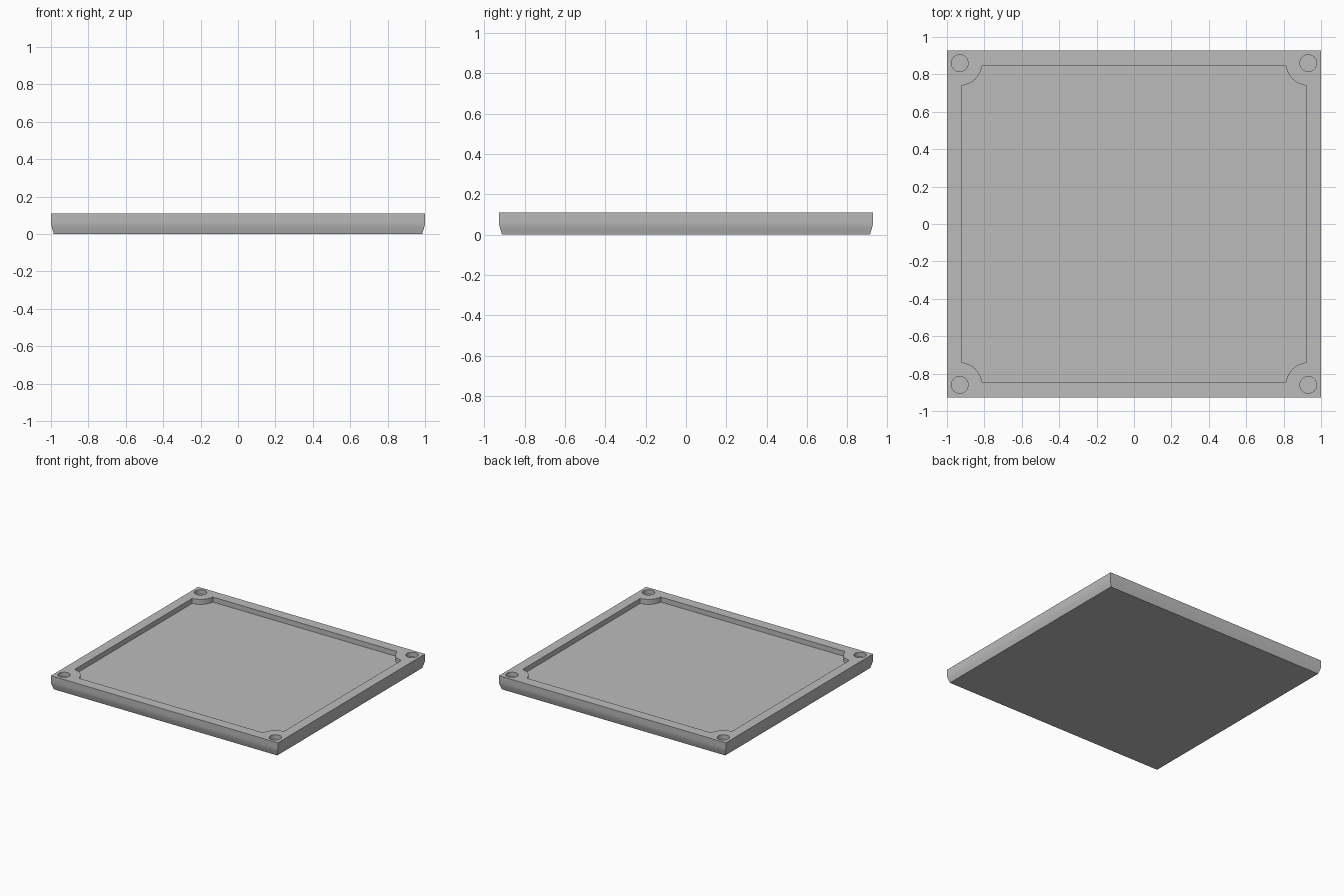
import bpy, bmesh
from math import pi, asin, sin, cos

default = bpy.data.objects.get("Cube")
if default:
    bpy.data.objects.remove(default, do_unlink=True)

HX, HY, TOP = 1.0, 0.927, 0.11        # tray half sizes and height
RX, RY, RECESS = 0.922, 0.845, 0.04   # recess half sizes and depth
PX, PY, BOSS = 0.932, 0.86, 0.12      # corner hole centres, boss radius
HOLE, HOLE_DEPTH = 0.045, 0.035

grey = bpy.data.materials.new("matte_grey")
grey.use_nodes = True
colour = (0.5, 0.5, 0.5, 1)
grey.diffuse_color = colour
grey.node_tree.nodes["Principled BSDF"].inputs["Base Color"].default_value = colour


def loft(name, rings):
    """Closed solid through a stack of matching rings."""
    bm = bmesh.new()
    loops = [[bm.verts.new(p) for p in ring] for ring in rings]
    n = len(loops[0])
    for low, high in zip(loops, loops[1:]):
        for i in range(n):
            j = (i + 1) % n
            bm.faces.new((low[i], low[j], high[j], high[i]))
    bm.faces.new(loops[0])
    bm.faces.new(loops[-1])
    bmesh.ops.recalc_face_normals(bm, faces=bm.faces)
    mesh = bpy.data.meshes.new(name)
    bm.to_mesh(mesh)
    bm.free()
    mesh.materials.append(grey)
    obj = bpy.data.objects.new(name, mesh)
    bpy.context.collection.objects.link(obj)
    return obj


def prism(name, outline, depth):
    """Cutter reaching from above the rim down to the given depth."""
    return loft(name, [[(x, y, z) for x, y in outline] for z in (TOP - depth, TOP + 0.05)])


# Tray body: upright rim that curves in towards the base
profile = [(0.015, 0), (0.009, 0.02), (0.004, 0.037), (0.001, 0.051), (0, 0.065), (0, TOP)]
corners = [(1, 1), (1, -1), (-1, -1), (-1, 1)]
tray = loft("tray", [[(sx * (HX - d), sy * (HY - d), z) for sx, sy in corners]
                     for d, z in profile])

# Recess outline: rectangle with a round boss left standing in each corner
start = pi + asin((PY - RY) / BOSS)
end = 1.5 * pi - asin((PX - RX) / BOSS)
steps = 12
arc = [start + (end - start) * i / steps for i in range(steps + 1)]
outline = []
for sx, sy in corners:
    pts = [(sx * (PX + BOSS * cos(a)), sy * (PY + BOSS * sin(a))) for a in arc]
    outline += pts if sx * sy > 0 else pts[::-1]
cutters = [prism("recess_cutter", outline, RECESS)]

# Blind hole in each corner
for sx, sy in corners:
    ring = [(sx * PX + HOLE * cos(i * pi / 16), sy * PY + HOLE * sin(i * pi / 16))
            for i in range(32)]
    cutters.append(prism("hole_cutter", ring, HOLE_DEPTH))

# Cut the recess and holes, then drop the cutters
bpy.ops.object.select_all(action='DESELECT')
tray.select_set(True)
bpy.context.view_layer.objects.active = tray
for cutter in cutters:
    cutter.hide_render = True
    mod = tray.modifiers.new("cut", 'BOOLEAN')
    mod.operation = 'DIFFERENCE'
    mod.solver = 'EXACT'
    mod.object = cutter
    bpy.ops.object.modifier_apply(modifier=mod.name)
    bpy.data.objects.remove(cutter, do_unlink=True)

bpy.ops.object.shade_smooth_by_angle(angle=pi / 6)
